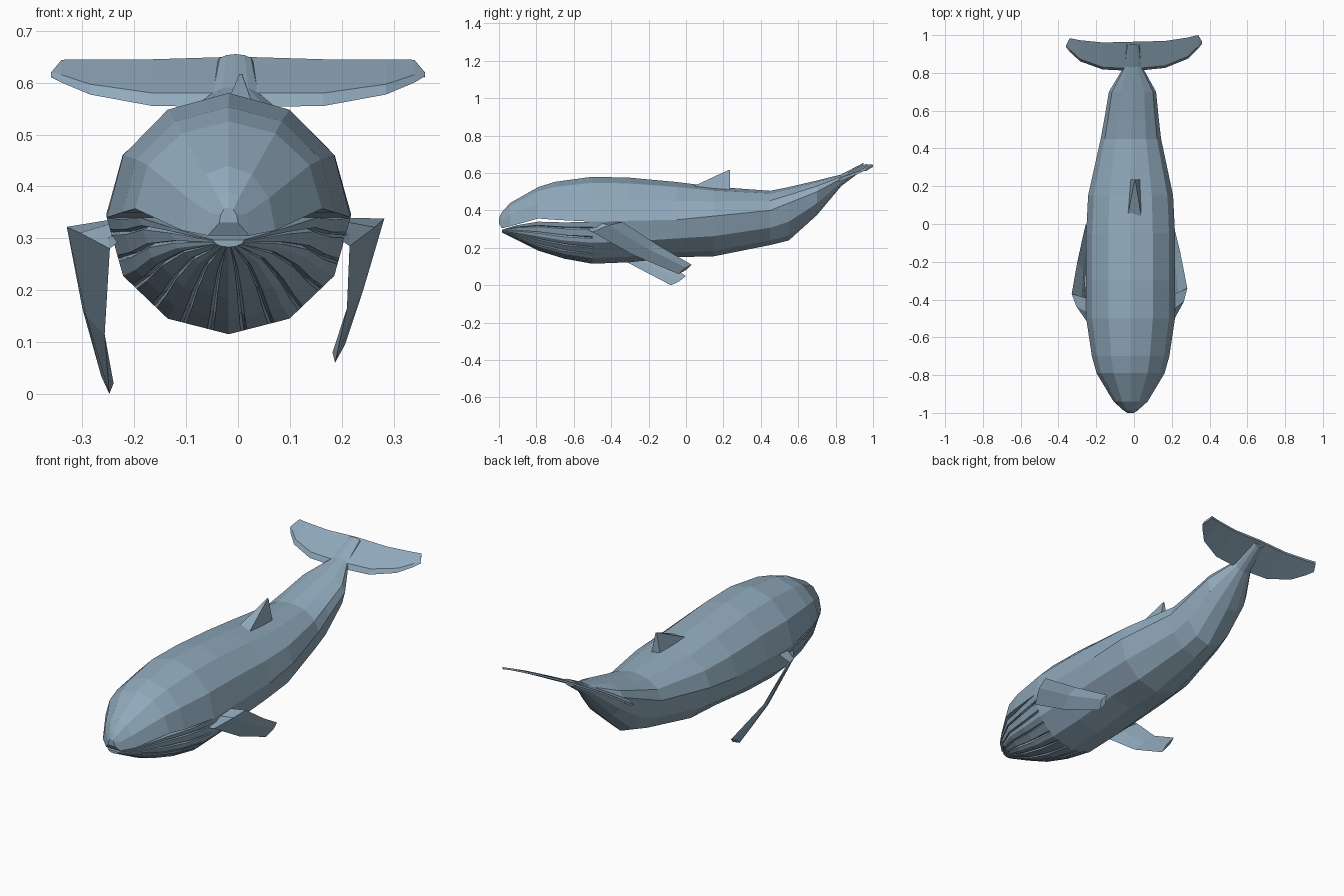
import bpy, bmesh
from math import sin, cos, pi
from mathutils import Vector

if "Cube" in bpy.data.objects:
    bpy.data.objects.remove(bpy.data.objects["Cube"])

mat = bpy.data.materials.new("blue_grey_skin")
mat.diffuse_color = (0.28, 0.40, 0.50, 1)
mat.use_nodes = True
mat.node_tree.nodes["Principled BSDF"].inputs["Base Color"].default_value = mat.diffuse_color


def loft(name, rings, cap_start=True, cap_end=True):
    """Skin a series of closed rings with flat faces."""
    bm = bmesh.new()
    vs = [[bm.verts.new(p) for p in ring] for ring in rings]
    n = len(vs[0])
    for a, b in zip(vs, vs[1:]):
        for i in range(n):
            j = (i + 1) % n
            bm.faces.new((a[i], a[j], b[j], b[i]))
    if cap_start:
        bm.faces.new(vs[0][::-1])
    if cap_end:
        bm.faces.new(vs[-1])
    bmesh.ops.recalc_face_normals(bm, faces=bm.faces)
    me = bpy.data.meshes.new(name)
    bm.to_mesh(me)
    bm.free()
    me.materials.append(mat)
    ob = bpy.data.objects.new(name, me)
    bpy.context.collection.objects.link(ob)
    return ob


def centre_x(y):
    return -0.018 if y < 0.4 else -0.018 + 0.013 * min(1, (y - 0.4) / 0.4)


def section(y, w, top, mid, bot, first, last):
    """Arc of a 12-sided section, from step first to step last (0 = top)."""
    pts = []
    for i in range(first, last + 1):
        c = cos(i * pi / 6)
        h = top - mid if c > 0 else mid - bot
        pts.append(Vector((centre_x(y) + w * sin(i * pi / 6), y, mid + h * c)))
    return pts


# body from behind the mouth to the tail: y, half width, top, widest z, bottom
body = [(-0.5, .235, .58, .34, .115), (-0.3, .236, .575, .345, .123),
        (-0.05, .235, .552, .35, .15), (.15, .225, .527, .37, .155),
        (.45, .16, .505, .40, .215), (.55, .145, .525, .44, .24),
        (.70, .125, .56, .50, .375), (.83, .05, .592, .57, .53),
        (.95, .035, .655, .64, .62)]
loft("body", [section(*r, 0, 11) for r in body], cap_start=False)

# upper jaw: y, half width, top, lip z
upper = [(-1.0, .018, .36, .33), (-.985, .04, .39, .305), (-.94, .09, .44, .315),
         (-.79, .18, .525, .357), (-.70, .205, .553, .35), (-.5, .235, .58, .34)]
loft("upper_jaw", [section(y, w, t, l, l, -3, 3) for y, w, t, l in upper],
     cap_end=False)


# lower jaw with throat grooves: y, half width, lip z, bottom, groove depth
def grooved(y, w, lip, bot, depth):
    base = section(y, w, lip, lip, bot, 3, 9)
    mid = Vector((centre_x(y), y, lip))
    pts = []
    for a, b in zip(base, base[1:]):
        pts.append(a)
        for f in (0.3, 0.75):
            for df, d in ((-.05, 0), (0, depth), (.05, 0)):
                p = a.lerp(b, f + df)
                pts.append(p + (mid - p).normalized() * d)
    return pts + [base[-1]]


lower = [(-.985, .03, .297, .283, 0), (-.90, .115, .322, .24, .008),
         (-.79, .172, .34, .185, .014), (-.65, .208, .336, .142, .014),
         (-.5, .235, .34, .115, 0)]
loft("lower_jaw", [grooved(*r) for r in lower], cap_end=False)


# flippers: pairs of upper edge and lower edge points, given a small thickness
def flipper(name, side, pairs, t=0.012):
    rings = []
    for up, lo in pairs:
        up, lo = Vector(up), Vector(lo)
        m = up.lerp(lo, 0.45)
        off = Vector((side * t, 0, t * 0.6))
        rings.append([up, m + off, lo, m - off])
    loft(name, rings)


flipper("right_flipper", 1, [
    ((.19, -.38, .34), (.18, -.56, .31)),
    ((.282, -.34, .338), (.215, -.50, .285)),
    ((.245, -.15, .215), (.21, -.29, .165)),
    ((.20, .03, .11), (.187, -.04, .06))])
flipper("left_flipper", -1, [
    ((-.22, -.40, .34), (-.21, -.57, .31)),
    ((-.33, -.37, .322), (-.247, -.52, .28)),
    ((-.30, -.20, .165), (-.257, -.30, .115)),
    ((-.255, 0, .05), (-.248, -.08, 0))])

# dorsal fin
loft("dorsal_fin", [
    [(-.036, .03, .525), (.04, .03, .525), (.032, .235, .505), (-.02, .235, .505)],
    [(.002, .225, .615), (.008, .225, .615), (.008, .235, .617), (.002, .235, .617)]])

# tail fluke: x, leading y, leading bottom z, thickness, trailing y, trailing z
half = [(0, .81, .553, .027, .965, .65), (.165, .822, .555, .025, .965, .645),
        (.285, .868, .577, .020, .98, .645), (.34, .92, .60, .015, .992, .644),
        (.36, .945, .612, .008, .955, .62)]
stations = [(-x, *r) for x, *r in half[:0:-1]] + half
loft("tail_fluke", [[(x, ly + .025 * x, lz), (x, ly + .012 + .025 * x, lz + t),
                     (x, ty + .025 * x, tz), (x, ty + .025 * x, tz - .01)]
                    for x, ly, lz, t, ty, tz in stations])
